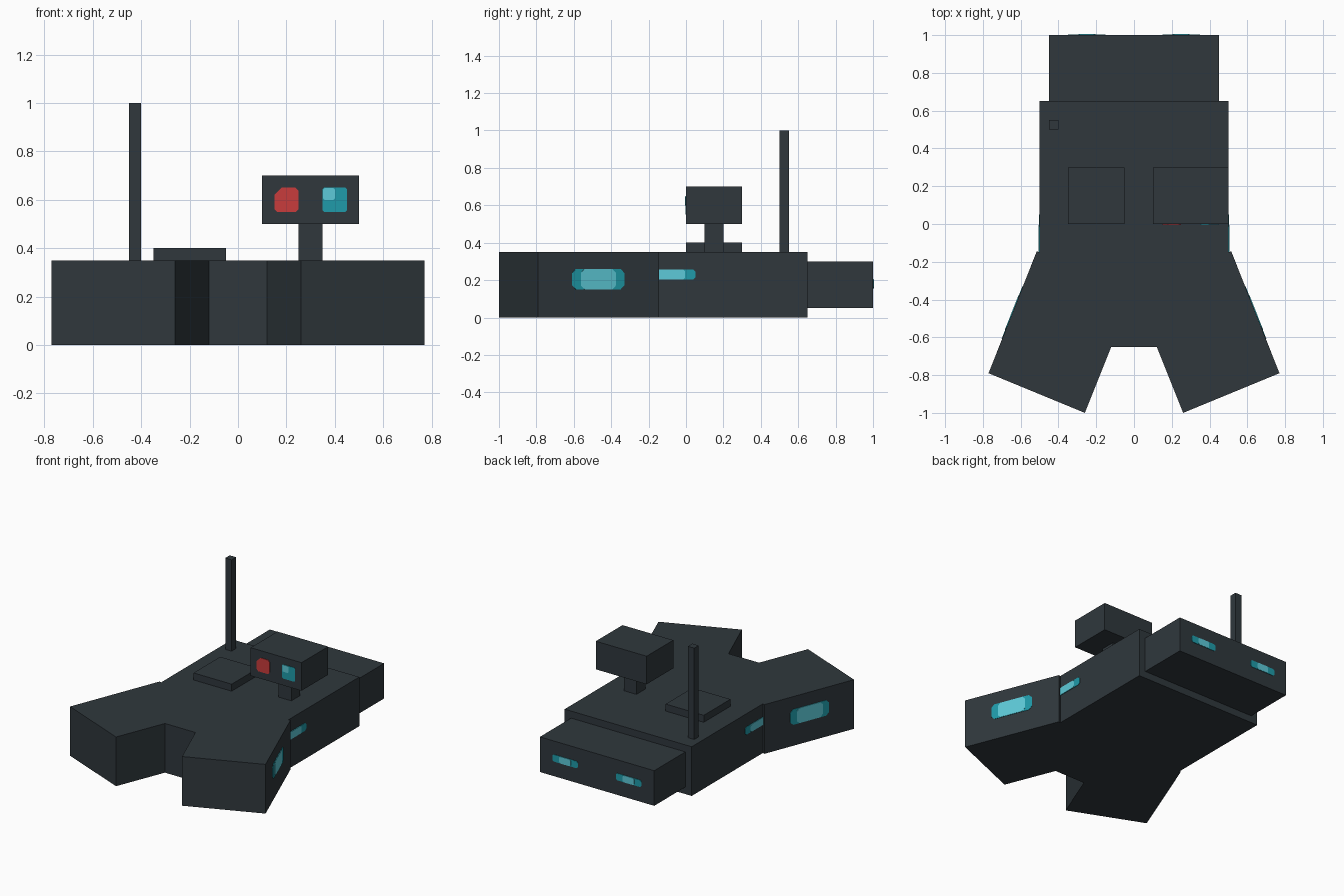
import bpy
import bmesh
from mathutils import Matrix, Vector

cube = bpy.data.objects.get("Cube")
if cube:
    bpy.data.objects.remove(cube)


def material(name, r, g, b):
    m = bpy.data.materials.new(name)
    m.use_nodes = True
    m.diffuse_color = (r, g, b, 1)
    m.node_tree.nodes["Principled BSDF"].inputs["Base Color"].default_value = (r, g, b, 1)
    return m


HULL = material("dark slate", 0.029, 0.039, 0.046)
TEAL = material("teal", 0.014, 0.33, 0.40)
CYAN = material("light cyan", 0.11, 0.59, 0.69)
RED = material("red", 0.58, 0.045, 0.045)
UP = Vector((0, 0, 1))


def prism(name, outline, low, high, mat, frame=Matrix()):
    """Extrude a flat outline from low to high along the frame's z axis."""
    bm = bmesh.new()
    face = bm.faces.new([bm.verts.new((x, y, low)) for x, y in outline])
    grown = bmesh.ops.extrude_face_region(bm, geom=[face])["geom"]
    top = [v for v in grown if isinstance(v, bmesh.types.BMVert)]
    bmesh.ops.translate(bm, verts=top, vec=(0, 0, high - low))
    bmesh.ops.recalc_face_normals(bm, faces=bm.faces)
    mesh = bpy.data.meshes.new(name)
    bm.to_mesh(mesh)
    bm.free()
    mesh.materials.append(mat)
    ob = bpy.data.objects.new(name, mesh)
    ob.matrix_world = frame
    bpy.context.collection.objects.link(ob)
    return ob


def box(name, x0, x1, y0, y1, z0, z1):
    return prism(name, [(x0, y0), (x1, y0), (x1, y1), (x0, y1)], z0, z1, HULL)


def wall_frame(point, normal):
    """Frame on an upright wall: x runs along it, y goes up, z points out."""
    n = Vector(normal).normalized()
    u = UP.cross(n)
    return Matrix.Translation(point) @ Matrix((u, UP, n)).transposed().to_4x4()


def chamfered(w, h, c, top_left=None):
    """Rectangle with cut corners, w and h being half sizes."""
    t = c if top_left is None else top_left
    return [(-w + c, -h), (w - c, -h), (w, -h + c), (w, h - c),
            (w - c, h), (-w + t, h), (-w, h - t), (-w, -h + c)]


def light_strip(name, point, normal, length, height, glow):
    """Teal strip with a brighter, slightly bulged middle."""
    frame = wall_frame(point, normal)
    h = height / 2
    prism(name, chamfered(length / 2, h, height / 5), -0.002, 0.003, TEAL, frame)
    prism(name + "_glow", chamfered(glow / 2, h * 0.98, h * 0.35), -0.002, 0.005, CYAN, frame)


# Forked hull
half = [(0.5, 0.65), (0.5, -0.15), (0.515, -0.145), (0.77, -0.79), (0.26, -1), (0.12, -0.65)]
prism("hull", half + [(-x, y) for x, y in reversed(half)], 0, 0.35, HULL)

# Tail block, hatch, mast and sensor head
box("tail_block", -0.45, 0.45, 0.65, 1, 0.05, 0.3)
box("hatch", -0.35, -0.05, 0, 0.3, 0.35, 0.4)
box("mast", -0.45, -0.4, 0.5, 0.55, 0.35, 1)
box("sensor_neck", 0.25, 0.35, 0.1, 0.2, 0.35, 0.5)
box("sensor_head", 0.1, 0.5, 0, 0.3, 0.5, 0.7)

# Sensor lenses
front = (0, -1, 0)
prism("red_lens", chamfered(0.05, 0.05, 0.012, 0.03), -0.002, 0.004, RED,
      wall_frame((0.2, 0, 0.6), front))
prism("cyan_lens", chamfered(0.05, 0.05, 0.006), -0.002, 0.003, TEAL,
      wall_frame((0.4, 0, 0.6), front))
prism("cyan_lens_shine", chamfered(0.024, 0.024, 0.006), -0.002, 0.005, CYAN,
      wall_frame((0.376, 0, 0.624), front))

# Light strips on the fork sides, hull sides and tail
for side, s in (("left", 1), ("right", -1)):
    light_strip(side + "_fork_light", (s * 0.643, -0.47, 0.205), (s * 0.645, 0.255, 0), 0.3, 0.11, 0.2)
    light_strip(side + "_hull_light", (s * 0.5, -0.15, 0.23), (s, 0, 0), 0.4, 0.055, 0.29)
    light_strip(side + "_tail_light", (s * 0.25, 1, 0.18), (0, 1, 0), 0.2, 0.05, 0.09)
